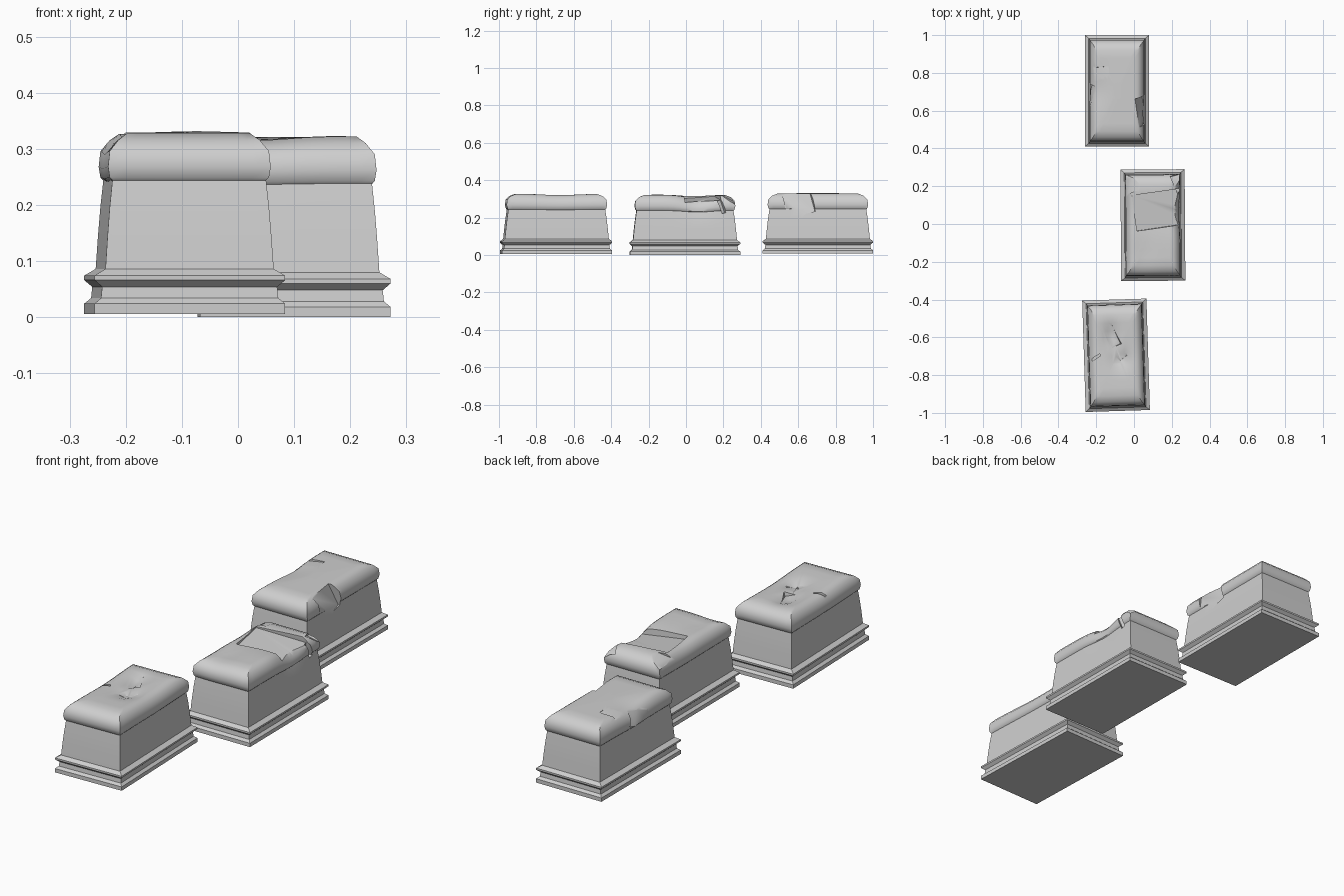
import bpy, bmesh
from math import exp, radians
from mathutils import Matrix, Vector, Euler

if "Cube" in bpy.data.objects:
    bpy.data.objects.remove(bpy.data.objects["Cube"], do_unlink=True)

stone = bpy.data.materials.new("grey stone")
stone.use_nodes = True
GREY = (0.62, 0.62, 0.62, 1)
stone.diffuse_color = GREY
stone.node_tree.nodes["Principled BSDF"].inputs["Base Color"].default_value = GREY

HX, HY, NX, NY = 0.17, 0.295, 10, 18

# (side inset, end inset, height): moulded plinth, tapered body, rounded lid
PROFILE = [(0, 0, 0), (0, 0, .018), (.012, .012, .028), (.014, .014, .048),
           (0, 0, .06), (0, 0, .068), (.02, .017, .08), (.024, .023, .14),
           (.028, .029, .19), (.033, .036, .238), (.028, .031, .243),
           (.025, .026, .262), (.028, .03, .29), (.044, .05, .31), (.06, .08, .322)]


def ring(hx, hy, z):
    """Points round a rectangle, evenly spaced on each side."""
    pts = [(-hx + 2 * hx * i / NX, -hy) for i in range(NX)]
    pts += [(hx, -hy + 2 * hy * i / NY) for i in range(NY)]
    pts += [(-x, -y) for x, y in pts]
    return [Vector((x, y, z)) for x, y in pts]


def dent(co, dents):
    """Soft hollows worn into the upper stone."""
    out = co.copy()
    for x, y, rx, ry, push in dents:
        fall = exp(-((co.x - x) / rx) ** 2 - ((co.y - y) / ry) ** 2)
        out += Vector(push) * fall * min(1, max(0, (co.z - .2) / .1))
    return out


def chip(block, centre, size, turn):
    """Break a flat-faced piece off the block."""
    bm = bmesh.new()
    bmesh.ops.create_cube(bm, size=1)
    rot = Euler([radians(a) for a in turn]).to_matrix().to_4x4()
    bm.transform(block.matrix_world @ Matrix.Translation(centre) @ rot
                 @ Matrix.Diagonal((*size, 1)))
    me = bpy.data.meshes.new("chip_cutter")
    bm.to_mesh(me)
    bm.free()
    me.materials.append(stone)
    cutter = bpy.data.objects.new("chip_cutter", me)
    cutter.hide_render = True
    bpy.context.collection.objects.link(cutter)
    mod = block.modifiers.new("chip", "BOOLEAN")
    mod.operation, mod.solver, mod.object = "DIFFERENCE", "EXACT", cutter
    bpy.ops.object.modifier_apply(modifier=mod.name)
    bpy.data.objects.remove(cutter, do_unlink=True)


def tomb(name, place, turn, dents, chips):
    bm = bmesh.new()
    loops = [ring(HX - a, HY - b, z) for a, b, z in PROFILE]
    a, b, z = PROFILE[-1]
    for k in (.8, .6, .4, .2):
        loops.append(ring((HX - a) * k, (HY - b) * k, z + .003 * (1 - k)))
    rows = [[bm.verts.new(dent(p, dents)) for p in loop] for loop in loops]
    n = len(rows[0])
    for low, high in zip(rows, rows[1:]):
        for i in range(n):
            j = (i + 1) % n
            bm.faces.new((low[i], low[j], high[j], high[i]))
    bm.faces.new(rows[0][::-1])
    bm.faces.new(rows[-1])
    me = bpy.data.meshes.new(name)
    bm.to_mesh(me)
    bm.free()
    me.materials.append(stone)
    ob = bpy.data.objects.new(name, me)
    ob.location = place
    ob.rotation_euler.z = radians(turn)
    bpy.context.collection.objects.link(ob)
    bpy.ops.object.select_all(action="DESELECT")
    bpy.context.view_layer.objects.active = ob
    ob.select_set(True)
    bpy.context.view_layer.update()
    for c in chips:
        chip(ob, *c)
    bpy.ops.object.shade_smooth_by_angle(angle=radians(42))


# Front tomb: lid sunken and cracked in the middle
tomb("front_tomb", (-.095, -.695, .006), 1.8,
     [(0, .02, .2, .15, (0, 0, -.01)), (-.02, .1, .035, .06, (0, 0, -.022)),
      (.02, -.02, .04, .04, (0, 0, -.02))],
     [((-.01, .1, .335), (.05, .11, .06), (8, 14, 25)),
      ((.03, -.01, .33), (.05, .04, .05), (20, -10, 40)),
      ((-.11, -.01, .32), (.06, .012, .04), (0, 0, 30))])

# Middle tomb: wide break across the lid and a shattered back corner
tomb("middle_tomb", (.1, -.006, 0), .4,
     [(.15, .07, .07, .09, (-.012, 0, -.02)), (0, .06, .14, .1, (0, 0, -.012)),
      (-.06, -.16, .07, .12, (0, 0, -.008))],
     [((.04, .08, .345), (.27, .19, .1), (4, 5, 8)),
      ((.155, .19, .29), (.06, .02, .14), (20, 0, 20)),
      ((.15, .25, .315), (.09, .07, .06), (-25, 20, 15)),
      ((-.11, .23, .33), (.1, .1, .05), (-12, -18, 20))])

# Back tomb: chipped lid edge on one side, a low step on the other
tomb("back_tomb", (-.09, .705, .007), 0,
     [(-.12, .0, .06, .1, (0, 0, -.012))],
     [((.155, -.1, .285), (.07, .15, .14), (12, -20, 8)),
      ((-.12, .03, .345), (.16, .19, .06), (-4, -8, 5)),
      ((-.16, -.02, .27), (.05, .12, .07), (15, 15, -10))])
